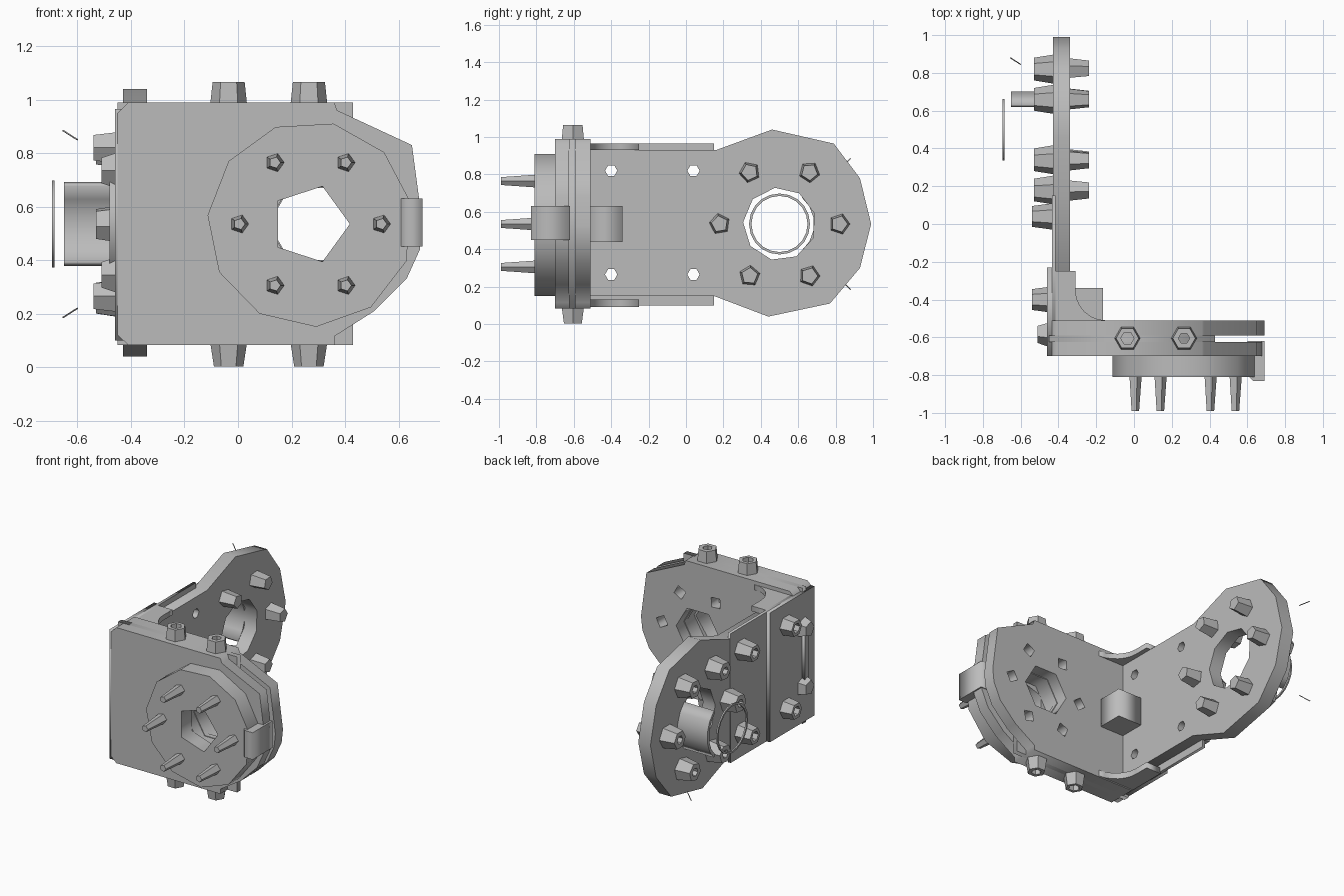
import bpy
import bmesh
from math import cos, sin, pi, radians
from mathutils import Matrix, Vector

cube = bpy.data.objects.get("Cube")
if cube:
    bpy.data.objects.remove(cube, do_unlink=True)

grey = bpy.data.materials.new("satin_grey")
grey.use_nodes = True
COLOUR = (0.5, 0.5, 0.5, 1)
grey.diffuse_color = COLOUR
grey.node_tree.nodes["Principled BSDF"].inputs["Base Color"].default_value = COLOUR

# Profile planes: profile u, v and thickness direction w
FRAMES = {
    "X": Matrix(((0, 0, 1), (1, 0, 0), (0, 1, 0))).to_4x4(),
    "Y": Matrix(((1, 0, 0), (0, 0, -1), (0, 1, 0))).to_4x4(),
    "Z": Matrix.Identity(4),
}
MID = 0.535
HUB_F = (0.27, MID)
HUB_S = (0.5, MID)


def ring(centre, radius, sides, start=0.0):
    return [(centre[0] + radius * cos(start + 2 * pi * i / sides),
             centre[1] + radius * sin(start + 2 * pi * i / sides)) for i in range(sides)]


def rect(u0, u1, v0, v1):
    return [(u0, v0), (u1, v0), (u1, v1), (u0, v1)]


def finish(name, mesh):
    obj = bpy.data.objects.new(name, mesh)
    bpy.context.collection.objects.link(obj)
    mesh.materials.clear()
    mesh.materials.append(grey)
    return obj


def plate(name, axis, lo, hi, outline, holes=()):
    """Extruded flat profile with holes."""
    curve = bpy.data.curves.new(name, "CURVE")
    curve.dimensions = "2D"
    curve.fill_mode = "BOTH"
    curve.extrude = (hi - lo) / 2
    for loop in [outline, *holes]:
        spline = curve.splines.new("POLY")
        spline.points.add(len(loop) - 1)
        for point, (u, v) in zip(spline.points, loop):
            point.co = (u, v, 0, 1)
        spline.use_cyclic_u = True
    temp = bpy.data.objects.new("temp", curve)
    bpy.context.collection.objects.link(temp)
    bpy.context.view_layer.update()
    mesh = bpy.data.meshes.new_from_object(
        temp.evaluated_get(bpy.context.evaluated_depsgraph_get()))
    bpy.data.objects.remove(temp, do_unlink=True)
    bpy.data.curves.remove(curve)
    mid = (lo + hi) / 2
    mesh.transform(FRAMES[axis] @ Matrix.Translation((0, 0, -mid if axis == "Y" else mid)))
    return finish(name, mesh)


def stud(name, base, tip, r_base, r_tip, sides=6, bore=0.0, turn=0.0):
    """Tapered fastener from base to tip, optionally bored through."""
    base, tip = Vector(base), Vector(tip)
    loops = [(0, r_base), (1, r_tip)]
    if bore:
        loops += [(1, bore), (0, bore)]
    spin = (tip - base).to_track_quat("Z", "Y")
    bm = bmesh.new()
    rows = []
    for t, r in loops:
        rows.append([bm.verts.new(base.lerp(tip, t) + spin @ Vector((u, v, 0)))
                     for u, v in ring((0, 0), r, sides, turn)])
    pairs = list(zip(rows, rows[1:]))
    if bore:
        pairs.append((rows[-1], rows[0]))
    else:
        bm.faces.new(rows[0][::-1])
        bm.faces.new(rows[1])
    for a, b in pairs:
        for i in range(sides):
            j = (i + 1) % sides
            bm.faces.new((a[i], a[j], b[j], b[i]))
    bmesh.ops.recalc_face_normals(bm, faces=bm.faces)
    mesh = bpy.data.meshes.new(name)
    bm.to_mesh(mesh)
    bm.free()
    return finish(name, mesh)


# Front fork: two cheeks joined by a core, open at the rounded end
cheek = [(-0.45, 0.12), (-0.41, 0.083), (0.36, 0.083), (0.36, 0.115), (0.51, 0.21),
         (0.63, 0.33), (0.68, 0.44), (0.69, 0.53), (0.67, 0.68), (0.65, 0.83),
         (0.37, 0.96), (0.36, 0.99), (-0.41, 0.99), (-0.45, 0.95)]
pins = ring(HUB_F, 0.265, 6)
pin_holes = [ring(p, 0.045, 4, 0.3 + i) for i, p in enumerate(pins)]
plate("front_cheek", "Y", -0.70, -0.625, cheek, [ring(HUB_F, 0.16, 6)])
plate("rear_cheek", "Y", -0.59, -0.51, cheek, [ring(HUB_F, 0.16, 6)] + pin_holes)
plate("fork_core", "Y", -0.625, -0.59, rect(-0.45, 0.43, 0.083, 0.99),
      [ring(HUB_F, 0.155, 6)])

# Front hub disc, pins and side lug
plate("front_disc", "Y", -0.81, -0.70, ring(HUB_F, 0.385, 11, 0.2), [ring(HUB_F, 0.148, 5)])
for u, v in pins:
    stud("front_pin", (u, -0.80, v), (u, -0.99, v), 0.036, 0.022, 5)
plate("front_lug", "Z", 0.45, 0.63, [(0.60, -0.80), (0.63, -0.83), (0.69, -0.83),
                                     (0.69, -0.62), (0.60, -0.62)])

# Fasteners on the upper and lower edges of the fork
for x, bore in ((-0.035, 0.035), (0.265, 0.03)):
    stud("top_fastener", (x, -0.605, 0.97), (x, -0.605, 1.065), 0.07, 0.06, 6, bore)
    stud("bottom_fastener", (x, -0.605, 0.10), (x, -0.605, 0.003), 0.07, 0.055, 6, bore)

# Side arm with large round end
side_bolts = ring(HUB_S, 0.32, 6)
small_holes = [(y, z) for y in (0.04, -0.40) for z in (0.265, 0.82)]
bores = [ring(h, 0.033, 6) for h in small_holes]
arm = [(-0.70, 0.15), (0.15, 0.15), (0.44, 0.04), (0.77, 0.11), (0.93, 0.30), (0.99, MID),
       (0.93, 0.78), (0.79, 0.965), (0.46, 1.04), (0.16, 0.93), (-0.70, 0.93)]
plate("side_arm", "X", -0.43, -0.34, arm, [ring(HUB_S, 0.195, 9, 0.3)] + bores)
plate("side_skin", "X", -0.435, -0.415, rect(-0.70, 0.15, 0.10, 0.965), bores)
plate("corner_skin", "X", -0.46, -0.435, rect(-0.70, -0.23, 0.10, 0.965), bores[2:])

# Curved gussets and central corner block
arc = [(-0.15 - 0.16 * sin(a), -0.35 - 0.16 * cos(a))
       for a in [radians(15 * i) for i in range(7)]]
gusset = [(-0.42, -0.52), (-0.15, -0.52)] + arc + [(-0.31, -0.25), (-0.42, -0.25)]
for low, high in ((0.09, 0.13), (0.93, 0.965)):
    plate("corner_gusset", "Z", low, high, gusset)
plate("corner_block", "Z", 0.44, 0.63, rect(-0.35, -0.165, -0.52, -0.34))

# Bolts through the round end
for i, (y, z) in enumerate(side_bolts):
    stud("inner_bolt", (-0.35, y, z), (-0.237, y, z), 0.058, 0.045, 5, 0, i)
    stud("outer_bolt_head", (-0.42, y, z), (-0.53, y, z), 0.078, 0.06, 6, 0.028, i)

# Bored bosses and corner studs on the outer face
for y, z in small_holes:
    stud("outer_boss", (-0.43, y, z), (-0.54, y, z), 0.07, 0.055, 6, 0.033)
for z in (0.345, 0.735):
    stud("corner_stud", (-0.44, -0.58, z), (-0.51, -0.58, z), 0.075, 0.05, 5)
plate("corner_bar", "X", -0.48, -0.455, rect(-0.61, -0.57, 0.345, 0.735))

# Curved wall, thin ring and wire ends beside the round end
angles = [radians(a) for a in range(-50, 51, 20)]
wall = [(HUB_S[0] + r * cos(a), MID + r * sin(a))
        for r, run in ((0.205, angles), (0.185, angles[::-1])) for a in run]
plate("curved_wall", "X", -0.65, -0.43, wall)
plate("thin_ring", "X", -0.696, -0.686, ring(HUB_S, 0.163, 20), [ring(HUB_S, 0.15, 20)])
for side in (-1, 1):
    stud("wire_end", (-0.655, 0.88, MID + side * 0.35), (-0.60, 0.845, MID + side * 0.315),
         0.003, 0.003, 4)
